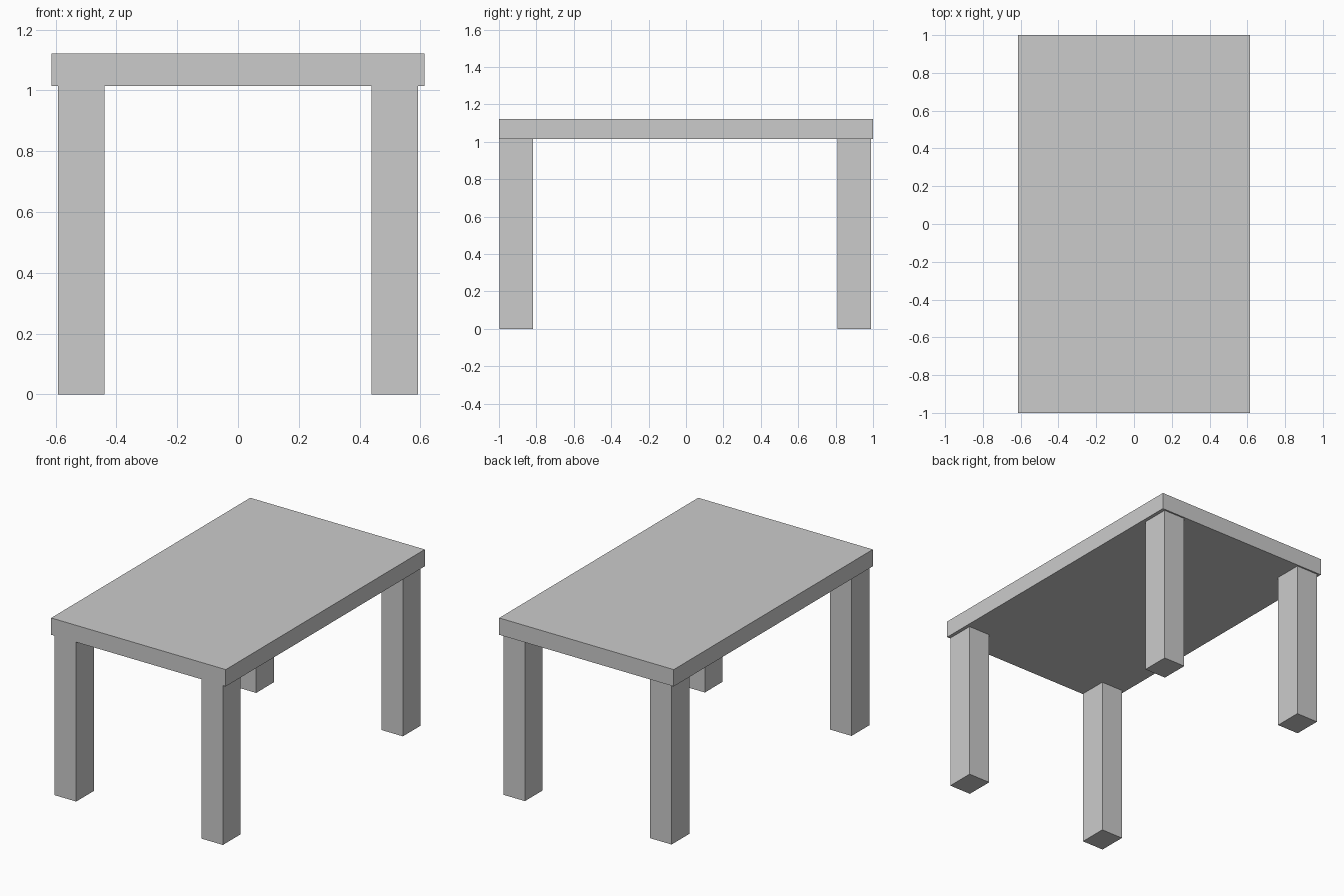
import bpy

if "Cube" in bpy.data.objects:
    bpy.data.objects.remove(bpy.data.objects["Cube"])


def box(name, x, y, z):
    """Box spanning the given (min, max) ranges."""
    bpy.ops.mesh.primitive_cube_add(size=1, location=[sum(r) / 2 for r in (x, y, z)])
    obj = bpy.context.object
    obj.name = name
    obj.scale = [r[1] - r[0] for r in (x, y, z)]
    bpy.ops.object.transform_apply(location=False, rotation=False, scale=True)
    return obj


TOP_Z, UNDERSIDE_Z = 1.122, 1.015

# Table top
box("table_top", (-0.614, 0.614), (-1, 1), (UNDERSIDE_Z, TOP_Z))

# Four square legs, set slightly towards the front
for end, y in (("front", (-0.997, -0.818)), ("back", (0.811, 0.99))):
    for side, x in (("left", (-0.592, -0.44)), ("right", (0.44, 0.592))):
        box(f"{end}_{side}_leg", x, y, (0, UNDERSIDE_Z))
